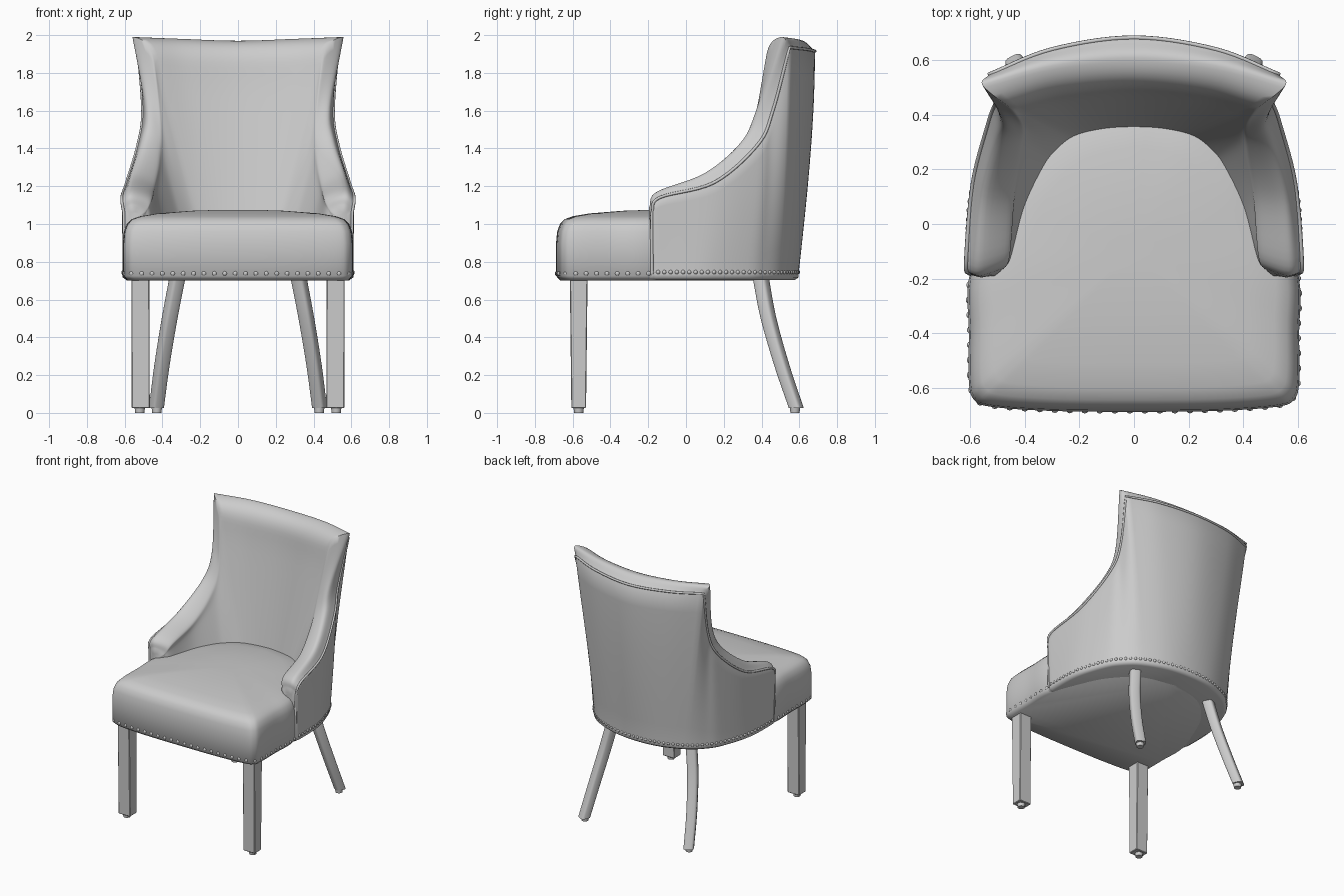
import bpy, bmesh, math
from mathutils import Vector, Matrix

if "Cube" in bpy.data.objects:
    bpy.data.objects.remove(bpy.data.objects["Cube"])

grey = bpy.data.materials.new("plain_grey")
grey.use_nodes = True
grey.diffuse_color = (0.6, 0.6, 0.6, 1)
grey.node_tree.nodes["Principled BSDF"].inputs["Base Color"].default_value = grey.diffuse_color


def finish(name, bm, angle=40):
    bmesh.ops.recalc_face_normals(bm, faces=bm.faces)
    mesh = bpy.data.meshes.new(name)
    bm.to_mesh(mesh)
    bm.free()
    mesh.materials.append(grey)
    obj = bpy.data.objects.new(name, mesh)
    bpy.context.collection.objects.link(obj)
    bpy.ops.object.select_all(action='DESELECT')
    obj.select_set(True)
    bpy.context.view_layer.objects.active = obj
    bpy.ops.object.shade_smooth_by_angle(angle=math.radians(angle))


def spline(points, n):
    """Smooth curve through all the points, n steps per span."""
    p = [Vector(q) for q in points]
    p = [2 * p[0] - p[1]] + p + [2 * p[-1] - p[-2]]
    out = []
    for a, b, c, d in zip(p, p[1:], p[2:], p[3:]):
        for i in range(n):
            t = i / n
            out.append(b + (c - a) * t / 2 + (2 * a - 5 * b + 4 * c - d) * t * t / 2
                       + (3 * b - a - 3 * c + d) * t ** 3 / 2)
    return out + [p[-2]]


def flip(points):
    return [Vector((-q[0], q[1], q[2])) for q in reversed(points)]


def loft(bm, rings, closed=True):
    rows = [[bm.verts.new(q) for q in ring] for ring in rings]
    for a, b in zip(rows, rows[1:]):
        for i in range(len(a) if closed else len(a) - 1):
            j = (i + 1) % len(a)
            bm.faces.new((a[i], a[j], b[j], b[i]))
    return rows


def spaced(path, gap):
    """Evenly spaced points along a path."""
    out, need = [path[0]], gap
    for a, b in zip(path, path[1:]):
        length = (b - a).length
        while need <= length:
            out.append(a.lerp(b, need / length))
            need += gap
        need -= length
    return out


# Shell rails: each runs from arm front to back corner to back centre, then mirrors
CORNER = 5


def smooth_rail(half):
    return spline(half + flip(half[:-1]), 7)


def cornered_rail(half):
    arm = spline(half[:CORNER + 1], 7)
    back = spline(half[CORNER:] + flip(half[CORNER:-1]), 7)
    return arm[:-1] + back + flip(arm[:-1])


def flat(points, z):
    return [(x, y, z) for x, y in points]


base = smooth_rail(flat([(.6, -.18), (.61, -.13), (.6, .1), (.53, .32), (.465, .42),
                         (.365, .505), (.19, .575), (0, .596)], .735))
welt = cornered_rail([(.605, -.18, 1.06), (.615, -.14, 1.14), (.59, .15, 1.22),
                      (.53, .38, 1.42), (.505, .46, 1.6), (.53, .548, 1.935),
                      (.3, .64, 1.925), (0, .683, 1.915)])
roll = cornered_rail([(.56, -.195, 1.09), (.565, -.155, 1.17), (.55, .1, 1.27),
                      (.5, .3, 1.44), (.485, .385, 1.62), (.556, .51, 1.99),
                      (.3, .58, 1.98), (0, .61, 1.97)])
crest = cornered_rail([(.495, -.175, 1.07), (.465, -.125, 1.14), (.45, .1, 1.22),
                       (.425, .27, 1.37), (.42, .36, 1.55), (.465, .435, 1.93),
                       (.27, .485, 1.91), (0, .51, 1.905)])
inner = smooth_rail(flat([(.49, -.18), (.44, -.125), (.375, .05), (.31, .19), (.27, .25),
                          (.2, .31), (.1, .335), (0, .34)], .95))


def outer_point(b, w, u):
    """Outside of the shell, bowed outward toward the back."""
    q = b.lerp(w, u)
    q.y = b.y + (w.y - b.y) * u * (1.5 - .5 * u * u)
    return q


# Upholstered shell: arms and back in one wraparound body
bm = bmesh.new()
sections = []
for b, w, r, c, g in zip(base, welt, roll, crest, inner):
    under = Vector((b.x * .965, b.y * .965, .703))
    outside = [outer_point(b, w, i / 8) for i in range(8)]
    sections.append([under, Vector((b.x, b.y, .717))] + outside
                    + spline([w, r, c, c.lerp(g, .25), g], 6))
# Plump cushioned tips on the arm fronts
for side in (0, -1):
    tip = Vector((.55 * (1 if side == 0 else -1), -.197, 1.02))
    puffed = [q.lerp(tip, .35) if q.z > .96 else q.copy() for q in sections[side]]
    for q in puffed:
        q.y = min(q.y, -.19)
    if side == 0:
        sections.insert(0, puffed)
    else:
        sections.append(puffed)
rows = loft(bm, sections, closed=False)
first, last = rows[0], rows[-1]
bm.faces.new(first)
bm.faces.new(last)
bm.faces.new([row[0] for row in rows])
bm.faces.new([row[-1] for row in rows])
bm.faces.new((first[0], last[0], last[-1], first[-1]))
finish("shell", bm, 60)

# Piping along the outer rim and down the arm fronts
curve = bpy.data.curves.new("piping", 'CURVE')
curve.dimensions = '3D'
curve.bevel_depth = .008
curve.bevel_resolution = 2
curve.use_fill_caps = True
line = curve.splines.new('POLY')
piping_path = [base[0]] + welt + [base[-1]]
line.points.add(len(piping_path) - 1)
for point, q in zip(line.points, piping_path):
    point.co = (*q, 1)
line.use_smooth = True
curve.materials.append(grey)
bpy.context.collection.objects.link(bpy.data.objects.new("piping", curve))

# Seat cushion: rounded outline with a soft domed top
half = flat([(0, .45), (.25, .39), (.43, .22), (.53, .02), (.605, -.2), (.605, -.4), (.605, -.58),
             (.585, -.645), (.52, -.67), (.3, -.685), (0, -.688)], 0)
outline = spline(half + flip(half[:-1]), 5)[:-1]
centre = Vector((0, -.1, 0))
layers = [(.965, .702), (1, .725), (1, .9), (.99, .96), (.965, 1.0), (.925, 1.025),
          (.85, 1.041), (.7, 1.056), (.4, 1.07), (.15, 1.075)]
bm = bmesh.new()
rows = loft(bm, [[centre.lerp(q, s) + Vector((0, 0, z)) for q in outline] for s, z in layers])
bm.faces.new(rows[0])
bm.faces.new(rows[-1])
finish("seat", bm, 60)

# Nailhead trim around the seat front and the shell base
front_path = [centre.lerp(q, .988) + Vector((0, 0, .738)) for q in outline if q.y < -.19]
back_path = [Vector((q.x * .993, q.y * .993, q.z + .01)) for q in base]
bm = bmesh.new()
for path, gap, radius in ((front_path, .055, .014), (back_path, .033, .012)):
    for q in spaced(path, gap):
        bmesh.ops.create_uvsphere(bm, u_segments=10, v_segments=6, radius=radius,
                                  matrix=Matrix.Translation(q))
finish("nailheads", bm, 60)


# Legs with small round glides
def glide(name, x, y):
    bm = bmesh.new()
    bmesh.ops.create_cone(bm, cap_ends=True, segments=16, radius1=.024, radius2=.028,
                          depth=.03, matrix=Matrix.Translation((x, y, .015)))
    finish(name, bm)


def oblong(x, y, z, dx, dy):
    return [Vector((x + i * dx, y + j * dy, z)) for i, j in ((-1, -1), (1, -1), (1, 1), (-1, 1))]


for side, word in ((1, "left"), (-1, "right")):
    bm = bmesh.new()
    rows = loft(bm, [oblong(side * .515, -.568, .025, .048, .039),
                     oblong(side * .517, -.568, .72, .048, .047)])
    bm.faces.new(rows[0])
    bm.faces.new(rows[1])
    bmesh.ops.bevel(bm, geom=bm.edges[:], offset=.004, segments=1, affect='EDGES')
    finish("front_leg_" + word, bm, 30)
    glide("front_glide_" + word, side * .52, -.568)

    # Back leg sweeps outward and backward, turned to follow the shell
    path = spline([(.32, .395, .72), (.362, .437, .5), (.403, .508, .25), (.432, .584, .025)], 6)
    bm = bmesh.new()
    rings = []
    for i, q in enumerate(path):
        size = .038 - .003 * i / (len(path) - 1)
        ring = []
        for k in range(20):
            a = math.tau * k / 20
            c, s = math.cos(a), math.sin(a)
            corner = Vector((size * math.copysign(abs(c) ** .55, c),
                             size * math.copysign(abs(s) ** .55, s), 0))
            corner.rotate(Matrix.Rotation(math.radians(-27), 3, 'Z'))
            ring.append(Vector((side * (q.x + corner.x), q.y + corner.y, q.z)))
        rings.append(ring)
    rows = loft(bm, rings)
    bm.faces.new(rows[0])
    bm.faces.new(rows[-1])
    finish("back_leg_" + word, bm)
    glide("back_glide_" + word, side * .43, .577)
